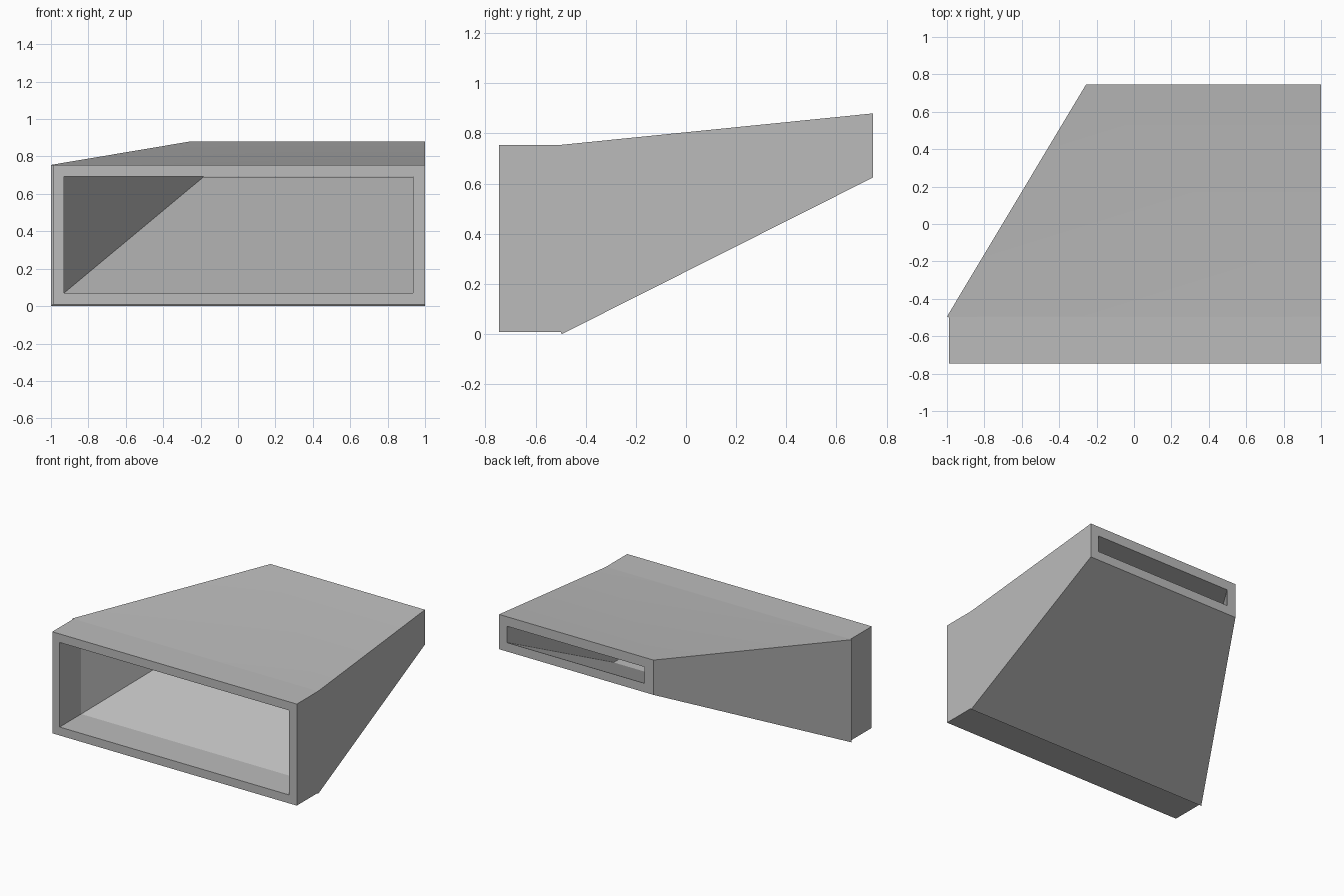
import bpy
import bmesh
import math

cube = bpy.data.objects.get("Cube")
if cube:
    bpy.data.objects.remove(cube, do_unlink=True)

# Single grey material
grey = bpy.data.materials.new("plain grey")
grey.use_nodes = True
colour = (0.5, 0.5, 0.5, 1.0)
grey.diffuse_color = colour
grey.node_tree.nodes["Principled BSDF"].inputs["Base Color"].default_value = colour

# Rectangular sections: y, x min, x max, z min, z max
outer = [
    (-0.745, -0.99, 1.0, 0.008, 0.755),   # mouth
    (-0.50, -0.99, 1.0, 0.008, 0.755),    # end of straight collar
    (-0.495, -1.0, 1.0, 0.0, 0.755),      # small lip where the taper starts
    (0.745, -0.257, 1.0, 0.624, 0.88),    # narrow outlet
]
inner = [
    (0.745, -0.185, 0.935, 0.69, 0.81),
    (-0.495, -0.93, 0.935, 0.07, 0.692),
    (-0.745, -0.93, 0.935, 0.07, 0.692),
]

bm = bmesh.new()


def section(y, x0, x1, z0, z1):
    return [bm.verts.new((x, y, z)) for x, z in
            ((x0, z0), (x1, z0), (x1, z1), (x0, z1))]


# Loft along the outside, through the outlet rim, back inside, and close at the mouth rim
rings = [section(*s) for s in outer + inner]
for i, a in enumerate(rings):
    b = rings[(i + 1) % len(rings)]
    for j in range(4):
        k = (j + 1) % 4
        bm.faces.new((a[j], a[k], b[k], b[j]))
bmesh.ops.recalc_face_normals(bm, faces=bm.faces)

mesh = bpy.data.meshes.new("tapered_duct")
bm.to_mesh(mesh)
bm.free()
mesh.materials.append(grey)
duct = bpy.data.objects.new("tapered_duct", mesh)
bpy.context.collection.objects.link(duct)

# Soft shading only over the shallow bend in the roof
bpy.ops.object.select_all(action='DESELECT')
duct.select_set(True)
bpy.context.view_layer.objects.active = duct
bpy.ops.object.shade_smooth_by_angle(angle=math.radians(15))
